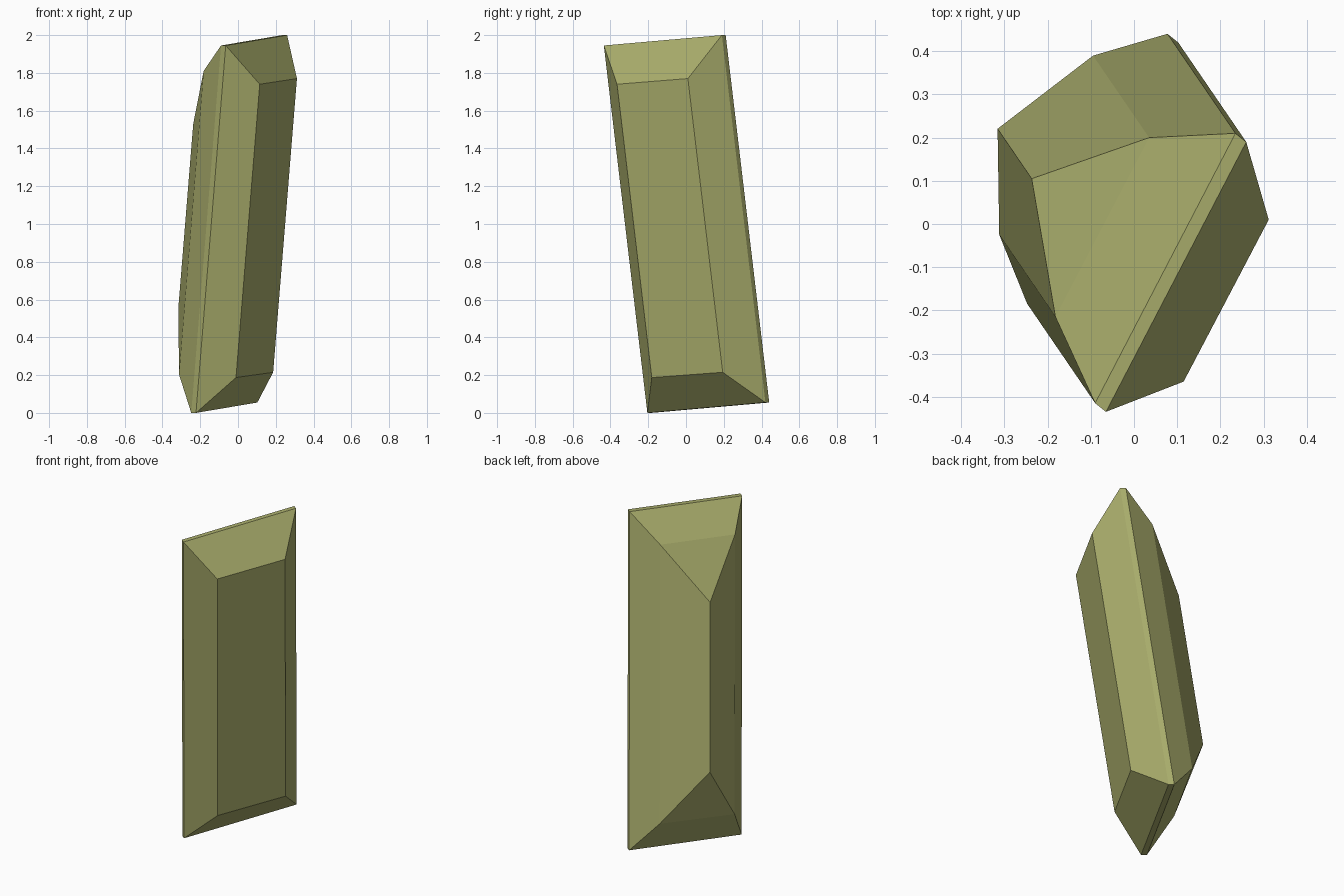
import bpy, bmesh, math
from mathutils import Vector

if "Cube" in bpy.data.objects:
    bpy.data.objects.remove(bpy.data.objects["Cube"])

# Slanted prism axis: shift in x and y per unit of height
AXIS = Vector((0.081, -0.1185, 1.0))

# Long edges of the crystal: top corner and height of the edge below it
EDGES = [
    ((-0.065, -0.435, 1.945), 1.945),   # front narrow facet
    ((-0.090, -0.415, 1.945), 1.945),
    ((0.260, 0.190, 2.000), 1.945),     # rear narrow facet
    ((0.235, 0.210, 2.000), 1.945),
    ((0.115, -0.365, 1.740), 1.553),    # right broad facet
    ((0.312, 0.010, 1.770), 1.555),
    ((-0.182, -0.215, 1.810), 1.607),   # left facets
    ((-0.237, 0.105, 1.530), 0.975),
    ((0.035, 0.200, 1.847), 1.603),
]

# Crystal body: hull over both ends of every long edge
bm = bmesh.new()
for top, height in EDGES:
    top = Vector(top)
    bm.verts.new(top)
    bm.verts.new(top - AXIS * height)
bmesh.ops.convex_hull(bm, input=bm.verts)
bmesh.ops.dissolve_limit(bm, angle_limit=math.radians(2.5),
                         verts=bm.verts, edges=bm.edges)
bmesh.ops.recalc_face_normals(bm, faces=bm.faces)
mesh = bpy.data.meshes.new("crystal")
bm.to_mesh(mesh)
bm.free()
crystal = bpy.data.objects.new("crystal", mesh)
bpy.context.collection.objects.link(crystal)

# Olive green colour
mat = bpy.data.materials.new("olive")
mat.diffuse_color = (0.40, 0.42, 0.15, 1)
mat.use_nodes = True
mat.node_tree.nodes["Principled BSDF"].inputs["Base Color"].default_value = mat.diffuse_color
mesh.materials.append(mat)
